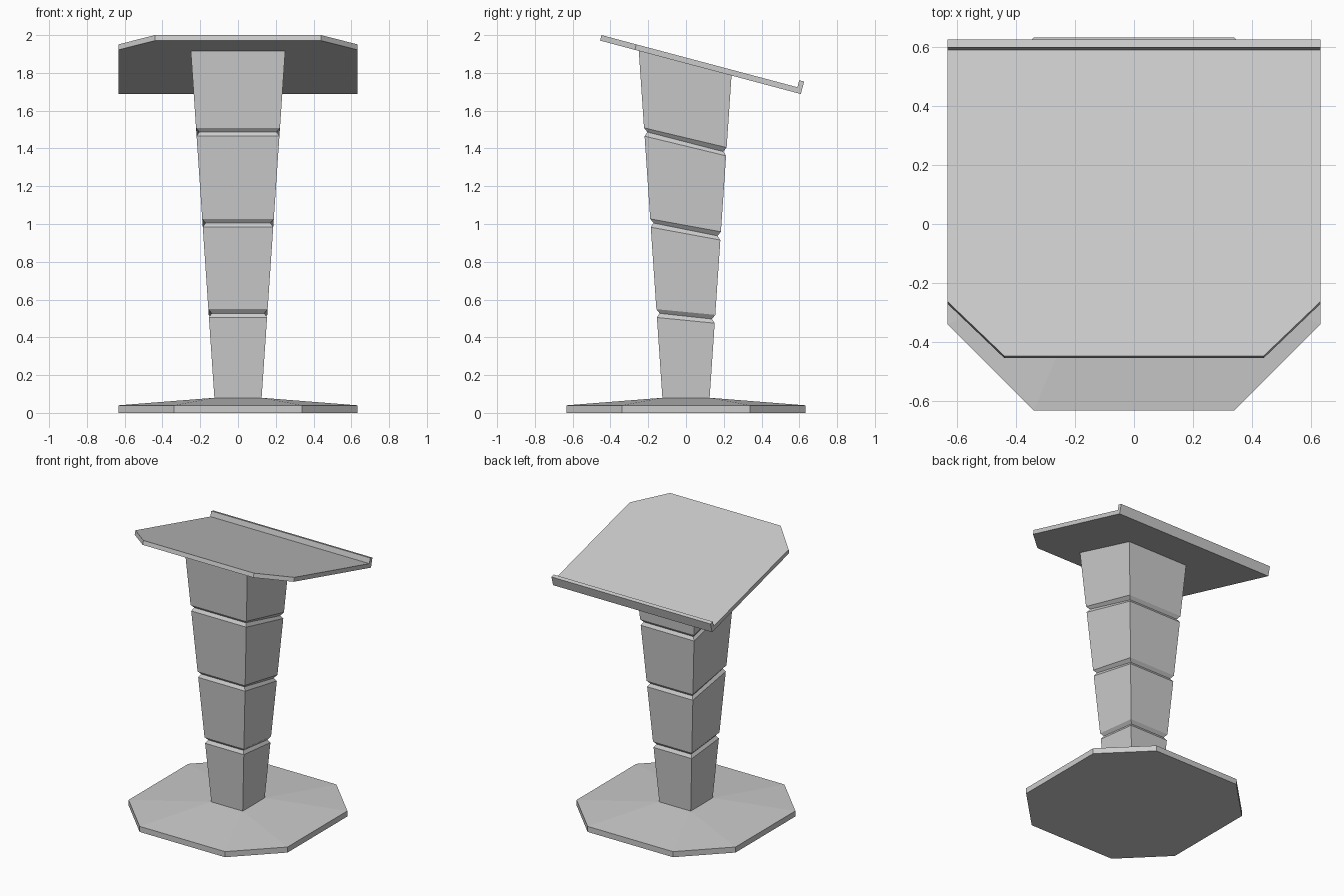
import bpy, bmesh
from math import sin, cos, radians
from mathutils import Vector

if "Cube" in bpy.data.objects:
    bpy.data.objects.remove(bpy.data.objects["Cube"])


def finish(bm, name):
    bmesh.ops.recalc_face_normals(bm, faces=bm.faces)
    mesh = bpy.data.meshes.new(name)
    bm.to_mesh(mesh)
    bm.free()
    obj = bpy.data.objects.new(name, mesh)
    bpy.context.collection.objects.link(obj)
    return obj


def bridge(bm, a, b):
    n = len(a)
    for i in range(n):
        j = (i + 1) % n
        bm.faces.new((a[i], a[j], b[j], b[i]))


# Base: octagonal foot rising gently to the square of the column
R, C, S = 0.633, 0.34, 0.125
octagon = [(-C, -R), (C, -R), (R, -C), (R, C), (C, R), (-C, R), (-R, C), (-R, -C)]
square = [(-S, -S), (S, -S), (S, S), (-S, S)]
bm = bmesh.new()
low = [bm.verts.new((x, y, 0)) for x, y in octagon]
rim = [bm.verts.new((x, y, 0.04)) for x, y in octagon]
top = [bm.verts.new((x, y, 0.08)) for x, y in square]
bm.faces.new(low)
bm.faces.new(top)
bridge(bm, low, rim)
for i in range(4):
    a, b, c = rim[2 * i], rim[2 * i + 1], rim[(2 * i + 2) % 8]
    t, u = top[i], top[(i + 1) % 4]
    bm.faces.new((a, b, u, t))
    bm.faces.new((b, c, u))
finish(bm, "base")

# Column: widening square post with slanted V grooves (front z, back z, inset)
rings = [(0.08, 0.08, 0)]
for zf, zb in ((0.527, 0.497), (1.005, 0.937), (1.487, 1.383)):
    rings += [(zf - 0.022, zb - 0.022, 0), (zf, zb, 0.016), (zf + 0.022, zb + 0.022, 0)]
rings.append((1.917, 1.787, 0))
bm = bmesh.new()
loops = []
for zf, zb, inset in rings:
    f = 0.1196 + 0.068 * zf - inset
    b = 0.1196 + 0.068 * zb - inset
    loops.append([bm.verts.new(p) for p in
                  ((-f, -f, zf), (f, -f, zf), (b, b, zb), (-b, b, zb))])
for a, b in zip(loops, loops[1:]):
    bridge(bm, a, b)
bm.faces.new(loops[0])
bm.faces.new(loops[-1])
finish(bm, "column")

# Reading top: sloped L-profile with a book lip, front corners cut off
ang = radians(14.9)
along = Vector((0, cos(ang), -sin(ang)))
up = Vector((0, sin(ang), cos(ang)))
start = Vector((0, -0.455, 1.971))
profile = [(0, 0), (1.1, 0), (1.1, 0.068), (1.073, 0.068), (1.073, 0.03), (0, 0.03)]
bm = bmesh.new()
left, right = [[bm.verts.new(start + along * s + up * h + Vector((x, 0, 0)))
                for s, h in profile] for x in (-R, R)]
bridge(bm, left, right)
bm.faces.new(left)
bm.faces.new(right)
for side in (-1, 1):
    p = start + Vector((side * 0.44, 0, 0))
    normal = (Vector((side, 0, 0)) * 0.191 - along * 0.193).normalized()
    bmesh.ops.bisect_plane(bm, geom=bm.verts[:] + bm.edges[:] + bm.faces[:],
                           plane_co=p, plane_no=normal, clear_outer=True)
    bmesh.ops.holes_fill(bm, edges=[e for e in bm.edges if e.is_boundary], sides=0)
finish(bm, "reading_top")
